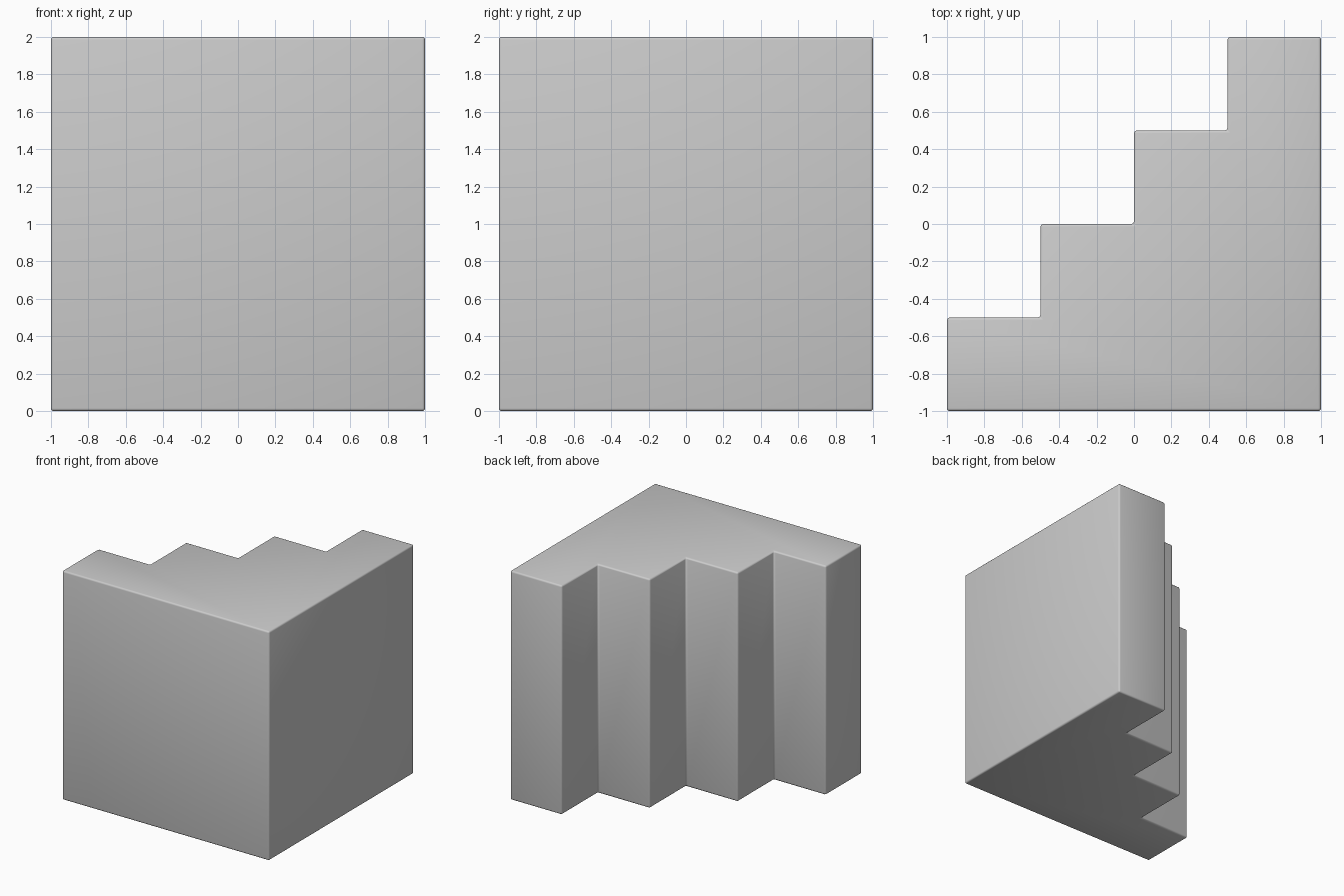
import bpy, bmesh

if "Cube" in bpy.data.objects:
    bpy.data.objects.remove(bpy.data.objects["Cube"])

STEPS = 4
RUN = 2.0 / STEPS
HEIGHT = 2.0

# Stepped profile in plan: straight front and right sides, zigzag back-left
profile = [(-1.0, -1.0), (1.0, -1.0), (1.0, 1.0)]
for i in range(STEPS, 0, -1):
    x = -1.0 + (i - 1) * RUN
    y = -1.0 + i * RUN
    profile.append((x, y))
    if i > 1:
        profile.append((x, y - RUN))

# Extrude the profile straight up
bm = bmesh.new()
base = bm.faces.new([bm.verts.new((x, y, 0.0)) for x, y in profile])
grown = bmesh.ops.extrude_face_region(bm, geom=[base])
top = [v for v in grown["geom"] if isinstance(v, bmesh.types.BMVert)]
bmesh.ops.translate(bm, verts=top, vec=(0, 0, HEIGHT))
bmesh.ops.recalc_face_normals(bm, faces=bm.faces)

mesh = bpy.data.meshes.new("stepped_block")
bm.to_mesh(mesh)
bm.free()
block = bpy.data.objects.new("stepped_block", mesh)
bpy.context.collection.objects.link(block)

# Fine rounding on every edge
bevel = block.modifiers.new("edge_rounding", 'BEVEL')
bevel.width = 0.015
bevel.segments = 3
bevel.limit_method = 'ANGLE'

# Smooth shading
bpy.context.view_layer.objects.active = block
block.select_set(True)
bpy.ops.object.shade_smooth()
